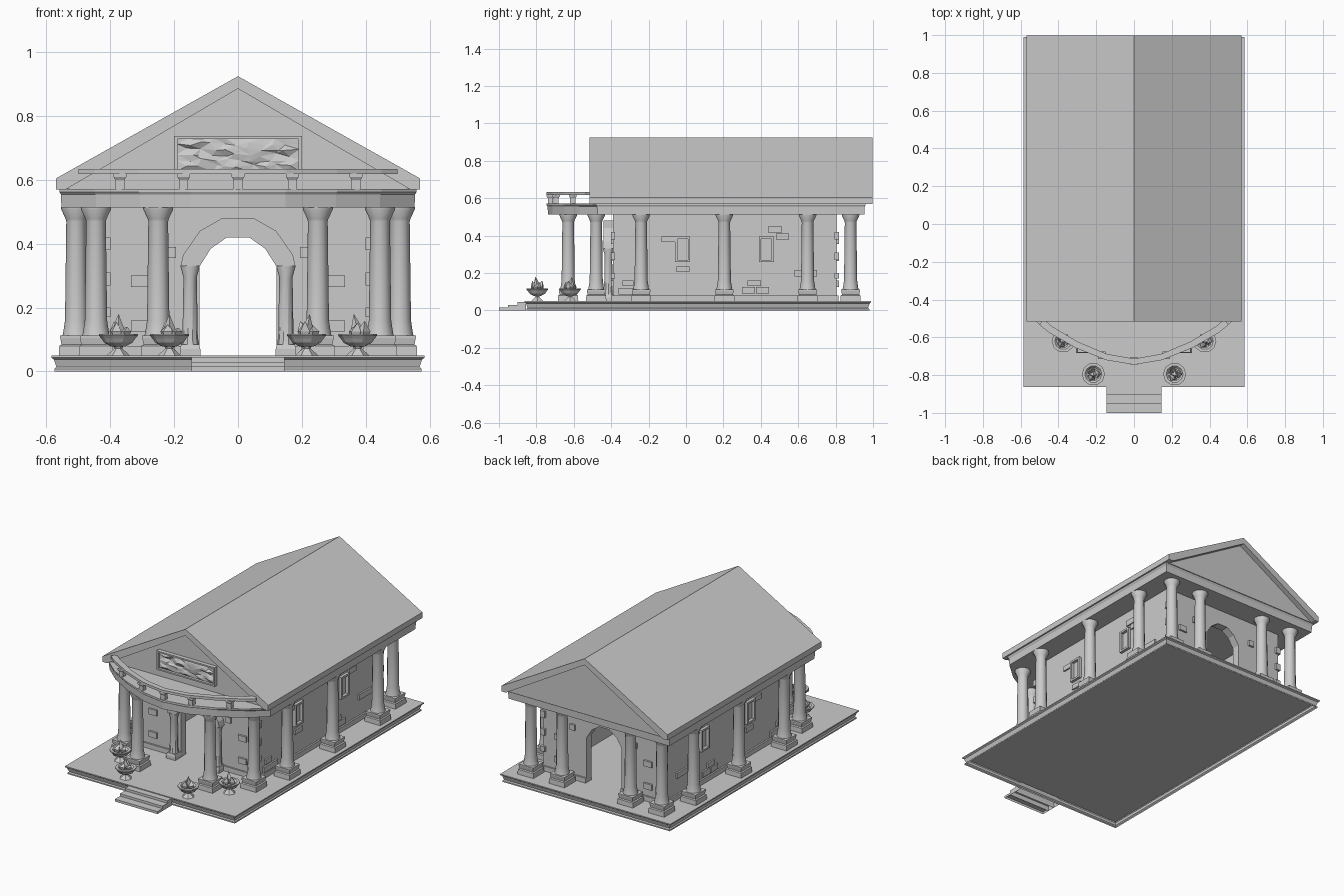
import bpy, bmesh, math, random
from mathutils import Vector, Matrix

if "Cube" in bpy.data.objects:
    bpy.data.objects.remove(bpy.data.objects["Cube"])

random.seed(4)


def finish(name, bm, smooth=False):
    bmesh.ops.recalc_face_normals(bm, faces=bm.faces)
    me = bpy.data.meshes.new(name)
    bm.to_mesh(me)
    bm.free()
    if smooth:
        me.shade_smooth()
        me.set_sharp_from_angle(angle=math.radians(35))
    ob = bpy.data.objects.new(name, me)
    bpy.context.collection.objects.link(ob)
    return ob


def prism(name, pts, axis, lo, hi):
    """Extrude a 2D outline: axis 'y' takes (x, z) points, 'z' takes (x, y)."""
    bm = bmesh.new()
    place = (lambda p, d: (p[0], d, p[1])) if axis == 'y' else (lambda p, d: (p[0], p[1], d))
    a = [bm.verts.new(place(p, lo)) for p in pts]
    b = [bm.verts.new(place(p, hi)) for p in pts]
    bm.faces.new(a)
    bm.faces.new(b[::-1])
    for i in range(len(pts)):
        j = (i + 1) % len(pts)
        bm.faces.new((a[i], a[j], b[j], b[i]))
    return finish(name, bm)


def box(name, x0, x1, y0, y1, z0, z1):
    return prism(name, [(x0, y0), (x1, y0), (x1, y1), (x0, y1)], 'z', z0, z1)


def rings(name, loops, bottom=True, smooth=False):
    """Skin a stack of equal-length vertex loops, cap the top and optionally the bottom."""
    bm = bmesh.new()
    rows = [[bm.verts.new(v) for v in loop] for loop in loops]
    n = len(rows[0])
    for r, s in zip(rows, rows[1:]):
        for i in range(n):
            bm.faces.new((r[i], r[(i + 1) % n], s[(i + 1) % n], s[i]))
    if bottom:
        bm.faces.new(rows[0])
    bm.faces.new(rows[-1])
    return finish(name, bm, smooth)


def lathe(name, profile, sides, x, y, turn=0.0, smooth=False):
    return rings(name, [[(x + r * math.cos(turn + math.tau * i / sides),
                          y + r * math.sin(turn + math.tau * i / sides), z)
                         for i in range(sides)] for r, z in profile], smooth=smooth)


def square(name, profile, x, y):
    return lathe(name, [(h * math.sqrt(2), z) for h, z in profile], 4, x, y, math.pi / 4)


def mirrored(pts):
    return pts + [(-x, z) for x, z in reversed(pts)]


# Moulded platform shell and entrance steps, both open underneath
rings("platform", [[(sx * (0.585 - d), (0.99 - d) if sy > 0 else (-0.863 + d), z)
                    for sx, sy in ((-1, -1), (1, -1), (1, 1), (-1, 1))]
                   for d, z in ((0.01, 0), (0.01, 0.008), (0.016, 0.014), (0.008, 0.038), (0, 0.043), (0, 0.05))],
      bottom=False)
for i in range(3):
    y0, y1 = -1 + 0.049 * i, (-0.951 + 0.049 * i if i < 2 else -0.855)
    rings("step", [[(-0.146, y0, z), (0.146, y0, z), (0.146, y1, z), (-0.146, y1, z)]
                   for z in (0, 0.015 * (i + 1))], bottom=False)

# Hollow hall: end walls with arched openings, side walls, footing
inner_arch = [(-0.12, 0.05), (-0.12, 0.33), (-0.085, 0.385), (-0.035, 0.42)]
end_wall = [(0.42, 0.515), (0.42, 0.05)] + [(-x, z) for x, z in inner_arch] + \
           inner_arch[::-1] + [(-0.42, 0.05), (-0.42, 0.515)]
prism("front_wall", end_wall, 'y', -0.39, -0.34)
prism("back_wall", end_wall, 'y', 0.755, 0.805)
for s in (-1, 1):
    box("side_wall", *sorted((s * 0.37, s * 0.42)), -0.34, 0.755, 0.05, 0.515)
    box("side_footing", *sorted((s * 0.41, s * 0.43)), -0.40, 0.815, 0.05, 0.08)
    for y in (-0.40, 0.795):
        box("end_footing", *sorted((s * 0.12, s * 0.42)), y, y + 0.02, 0.05, 0.08)

# Door arch on small columns
outer = [(-0.18, 0.33), (-0.172, 0.365), (-0.12, 0.44), (-0.05, 0.48)]
prism("door_arch", mirrored(outer) + mirrored(inner_arch[1:])[::-1], 'y', -0.44, -0.36)
for s in (-1, 1):
    square("door_column_base", [(0.032, 0.05), (0.032, 0.07), (0.028, 0.085)], s * 0.15, -0.415)
    lathe("door_column", [(0.028, 0.085), (0.024, 0.11), (0.021, 0.295), (0.03, 0.328), (0.03, 0.332)],
          10, s * 0.15, -0.415, smooth=True)

# Colonnade
shaft = [(0.044, 0.108), (0.041, 0.12), (0.035, 0.16), (0.031, 0.47), (0.033, 0.478),
         (0.047, 0.508), (0.047, 0.516)]
plinth = [(0.054, 0.05), (0.053, 0.08), (0.046, 0.084), (0.05, 0.105), (0.05, 0.112)]
for s in (-1, 1):
    for x, y in ((0.25, -0.63), (0.445, -0.48), (0.507, -0.24), (0.507, 0.205),
                 (0.507, 0.65), (0.45, 0.88), (0.235, 0.88)):
        square("column_base", plinth, s * x, y)
        lathe("column", shaft, 12, s * x, y, smooth=True)

# Bowed entablature with projecting cornice
bow = [(0.56, -0.48), (0.45, -0.575), (0.31, -0.655), (0.15, -0.72), (0, -0.745)]
full = bow + [(-x, y) for x, y in bow[-2::-1]]


def plan(d):
    return [(x * (1 - d / 0.56), y + d) for x, y in full] + [(-0.56 + d, 0.96 - d), (0.56 - d, 0.96 - d)]


rings("entablature", [[(x, y, z) for x, y in plan(d)]
                      for d, z in ((0.007, 0.513), (0.005, 0.555), (0, 0.563), (0, 0.572))])

# Balcony rail and its posts
rail_out = [(0.5, -0.535)] + bow[1:]
rail_out = rail_out + [(-x, y) for x, y in rail_out[-2::-1]]
rail_in = [(x * 0.96, y + 0.032) for x, y in rail_out]
prism("balcony_rail", rail_out + rail_in[::-1], 'z', 0.618, 0.634)
for x, y in ((0, -0.725), (0.17, -0.695), (-0.17, -0.695), (0.37, -0.605), (-0.37, -0.605)):
    square("balcony_post", [(0.014, 0.57), (0.014, 0.6), (0.02, 0.61), (0.02, 0.62)], x, y)

# Gable roof and recessed pediments
prism("roof", [(-0.57, 0.57), (-0.57, 0.605), (0, 0.925), (0.57, 0.605), (0.57, 0.57),
               (0.54, 0.57), (0, 0.886), (-0.54, 0.57)], 'y', -0.517, 0.997)
prism("pediment", [(-0.545, 0.568), (0.545, 0.568), (0, 0.89)], 'y', -0.49, 0.965)

# Carved relief panel with frame
for z in (0.62, 0.729):
    box("relief_frame", -0.2, 0.2, -0.515, -0.48, z, z + 0.009)
for x in (-0.2, 0.19):
    box("relief_frame", x, x + 0.01, -0.515, -0.48, 0.62, 0.738)
bm = bmesh.new()
bmesh.ops.create_grid(bm, x_segments=10, y_segments=6, size=1,
                      matrix=Matrix.Translation((0, -0.498, 0.679)) @ Matrix.Rotation(math.pi / 2, 4, 'X')
                      @ Matrix.Diagonal((0.192, 0.052, 1, 1)))
for v in bm.verts:
    if not v.is_boundary:
        v.co += Vector((random.uniform(-.014, .014), random.uniform(-.012, .004), random.uniform(-.006, .006)))
bmesh.ops.triangulate(bm, faces=bm.faces)
finish("relief_carving", bm)

# Fire bowls with flames
for s in (-1, 1):
    for x, y in ((0.215, -0.795), (0.375, -0.62)):
        x *= s
        lathe("brazier_foot", [(0.036, 0.05), (0.03, 0.056), (0.012, 0.072), (0.02, 0.085)], 6, x, y)
        lathe("brazier_bowl", [(0.022, 0.078), (0.044, 0.09), (0.053, 0.103), (0.061, 0.112), (0.061, 0.118),
                               (0.045, 0.118), (0.035, 0.108)], 10, x, y)
        for k in range(4):
            a = k * math.tau / 3
            d = 0.018 if k < 3 else 0
            fx, fy = x + d * math.cos(a), y + d * math.sin(a)
            top = random.uniform(0.135, 0.158) if k < 3 else 0.178
            flame = lathe("flame", [(0.012, 0.1), (0.022, 0.125), (0.001, top)], 4, fx, fy, a)
            dx, dy = random.uniform(-0.012, 0.012), random.uniform(-0.012, 0.012)
            for v in flame.data.vertices[8:]:
                v.co += Vector((dx, dy, 0))

# Side windows and raised wall stones
side_stones = [(-0.13, -0.06, 0.365, 0.395), (-0.05, 0.02, 0.205, 0.235), (-0.34, -0.28, 0.13, 0.16),
               (-0.36, -0.29, 0.085, 0.12), (-0.29, -0.22, 0.085, 0.12), (0.33, 0.4, 0.13, 0.16),
               (0.30, 0.37, 0.09, 0.125), (0.375, 0.445, 0.09, 0.125), (0.44, 0.51, 0.415, 0.45),
               (0.48, 0.55, 0.378, 0.41), (0.58, 0.70, 0.18, 0.215)]
end_stones = [(0.28, 0.335, 0.265, 0.3), (0.195, 0.23, 0.355, 0.39), (0.28, 0.335, 0.125, 0.16),
              (0.40, 0.432, 0.38, 0.42), (0.40, 0.432, 0.27, 0.31), (0.40, 0.432, 0.17, 0.2)]
for s in (-1, 1):
    for y0, y1, z0, z1 in side_stones:
        box("side_stone", *sorted((s * 0.41, s * 0.43)), y0, y1, z0, z1)
    for x0, x1, z0, z1 in end_stones:
        for y in (-0.402, 0.795):
            box("end_stone", *sorted((s * x0, s * x1)), y, y + 0.022, z0, z1)
    for y in (-0.018, 0.43):
        w = sorted((s * 0.41, s * 0.438))
        for e in (-0.04, 0.028):
            box("window_jamb", *w, y + e, y + e + 0.012, 0.258, 0.395)
        for z in (0.258, 0.383):
            box("window_lintel", *w, y - 0.028, y + 0.028, z, z + 0.012)
